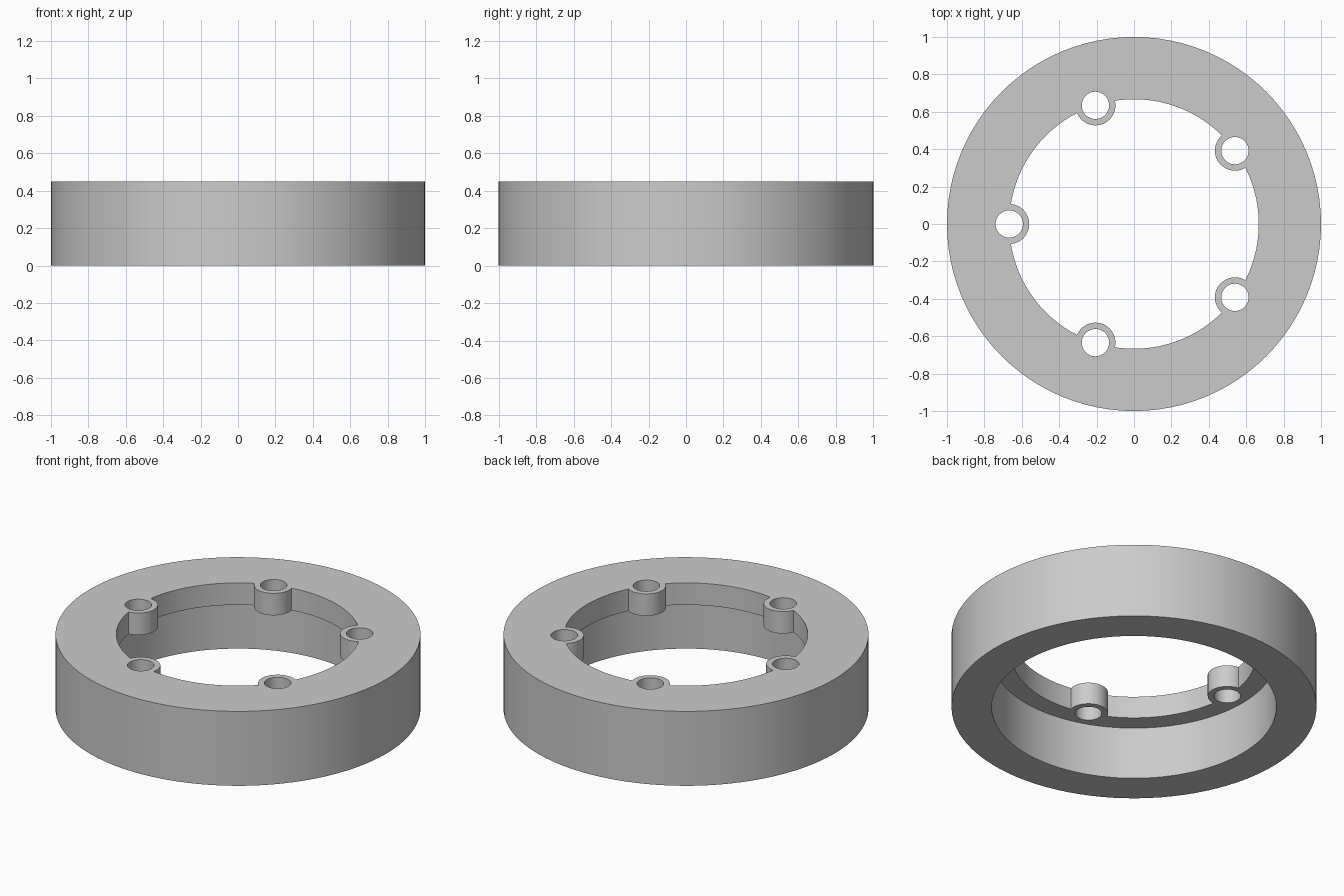
import bpy
import math

if "Cube" in bpy.data.objects:
    bpy.data.objects.remove(bpy.data.objects["Cube"])

HEIGHT = 0.45
OUTER_R = 1.0
SKIRT_R = 0.78       # wide bore below the flange
FLANGE_R = 0.667     # narrow bore, also the bolt circle
FLANGE_T = 0.133
BOSS_R = 0.107
HOLE_R = 0.073
BOLTS = 5

grey = bpy.data.materials.new("light_grey")
grey.use_nodes = True
colour = (0.6, 0.6, 0.6, 1)
grey.diffuse_color = colour
grey.node_tree.nodes["Principled BSDF"].inputs["Base Color"].default_value = colour


def cylinder(name, radius, bottom, top, x=0, y=0, sides=96):
    bpy.ops.mesh.primitive_cylinder_add(
        vertices=sides, radius=radius, depth=top - bottom,
        location=(x, y, (bottom + top) / 2))
    obj = bpy.context.object
    obj.name = name
    obj.data.materials.append(grey)
    return obj


def combine(target, tool, operation):
    mod = target.modifiers.new(operation.lower(), 'BOOLEAN')
    mod.operation = operation
    mod.solver = 'EXACT'
    mod.object = tool
    bpy.context.view_layer.objects.active = target
    bpy.ops.object.modifier_apply(modifier=mod.name)
    bpy.data.objects.remove(tool)


# Ring body with a stepped bore
ring = cylinder("flanged_ring", OUTER_R, 0, HEIGHT)
ledge = HEIGHT - FLANGE_T
combine(ring, cylinder("skirt_bore", SKIRT_R, -0.1, ledge), 'DIFFERENCE')
combine(ring, cylinder("flange_bore", FLANGE_R, 0.1, HEIGHT + 0.1), 'DIFFERENCE')

# Bolt bosses around the flange, each drilled through
spots = []
for i in range(BOLTS):
    angle = math.pi + i * math.tau / BOLTS
    spots.append((FLANGE_R * math.cos(angle), FLANGE_R * math.sin(angle)))
for x, y in spots:
    combine(ring, cylinder("boss", BOSS_R, ledge, HEIGHT, x, y, 48), 'UNION')
for x, y in spots:
    combine(ring, cylinder("bolt_hole", HOLE_R, 0.1, HEIGHT + 0.1, x, y, 48), 'DIFFERENCE')

# Smooth walls, crisp rims
bpy.ops.object.select_all(action='DESELECT')
ring.select_set(True)
bpy.context.view_layer.objects.active = ring
bpy.ops.object.shade_smooth_by_angle(angle=math.radians(30))
